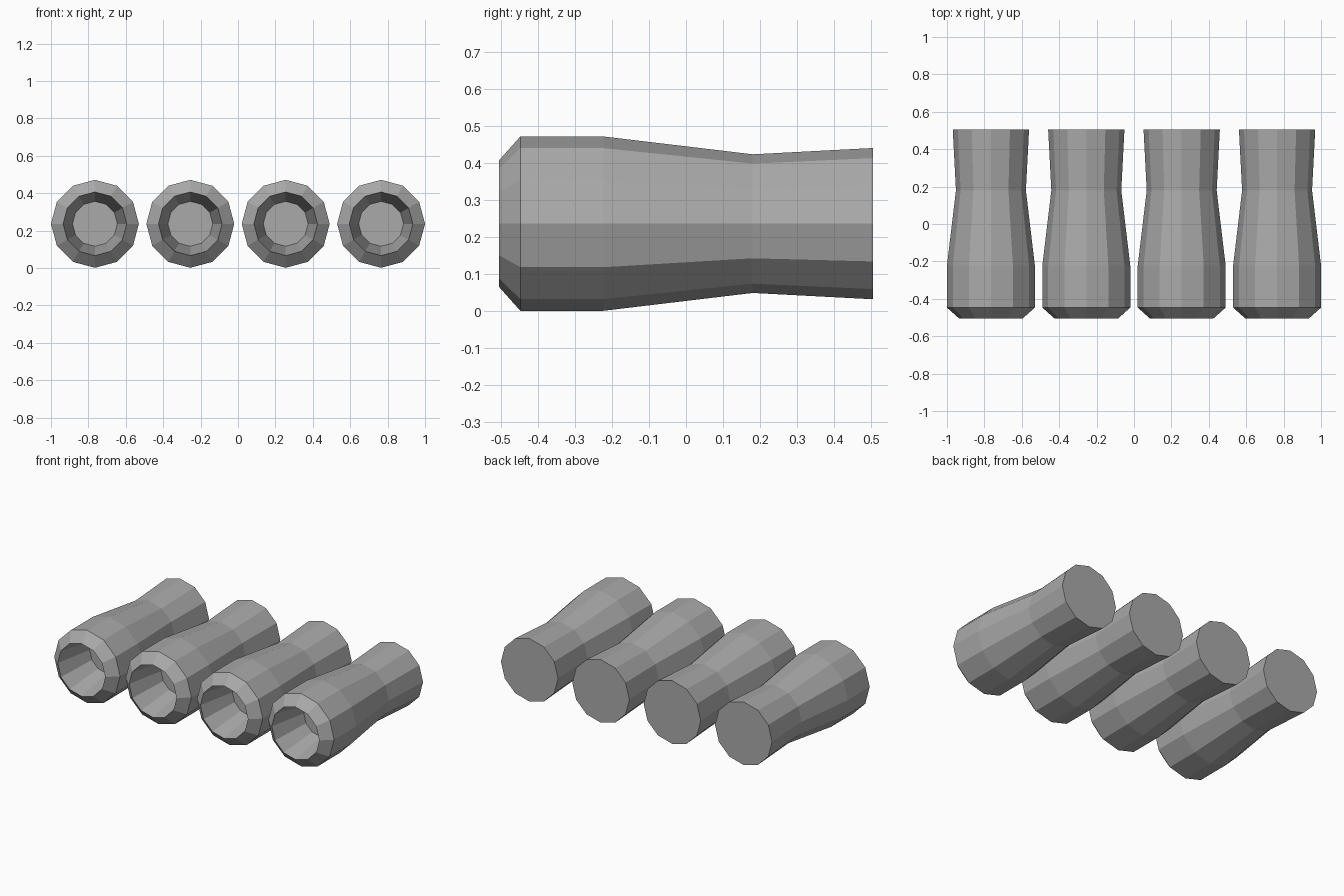
import bpy, bmesh, math

if "Cube" in bpy.data.objects:
    bpy.data.objects.remove(bpy.data.objects["Cube"])

SIDES = 12
CENTRE_Z = 0.236
# (y, radius) from the hollow floor, out of the mouth, along the body to the back
PROFILE = [(-0.25, 0.12), (-0.505, 0.17), (-0.447, 0.235),
           (-0.222, 0.235), (0.18, 0.187), (0.505, 0.204)]

grey = bpy.data.materials.new("plain grey")
grey.diffuse_color = (0.4, 0.4, 0.4, 1)
grey.use_nodes = True
grey.node_tree.nodes["Principled BSDF"].inputs["Base Color"].default_value = grey.diffuse_color


def make_tube(name, x):
    bm = bmesh.new()
    rings = []
    for y, r in PROFILE:
        rings.append([bm.verts.new((r * math.cos(2 * math.pi * i / SIDES), y,
                                    r * math.sin(2 * math.pi * i / SIDES)))
                      for i in range(SIDES)])
    # walls between neighbouring rings
    for a, b in zip(rings, rings[1:]):
        for i in range(SIDES):
            j = (i + 1) % SIDES
            bm.faces.new((a[i], a[j], b[j], b[i]))
    # hollow floor and closed back
    bm.faces.new(rings[0])
    bm.faces.new(rings[-1])
    bmesh.ops.recalc_face_normals(bm, faces=bm.faces)
    mesh = bpy.data.meshes.new(name)
    bm.to_mesh(mesh)
    bm.free()
    mesh.materials.append(grey)
    obj = bpy.data.objects.new(name, mesh)
    obj.location = (x, 0, CENTRE_Z)
    bpy.context.collection.objects.link(obj)


# row of four tubes
for n in range(4):
    make_tube(f"tube_{n + 1}", -0.765 + 0.51 * n)
